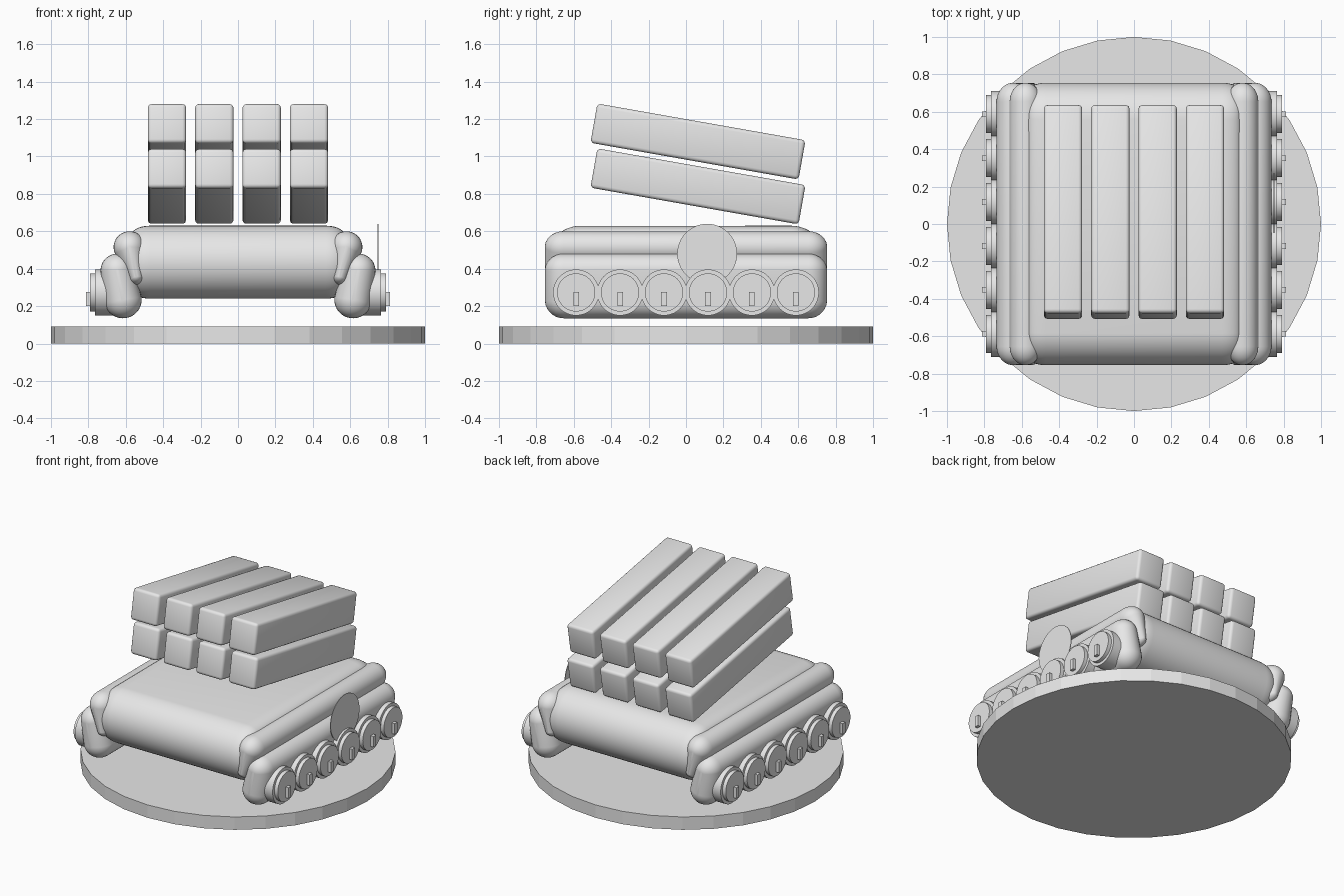
import bpy
import bmesh
from math import sin, cos, pi, radians
from mathutils import Matrix, Vector

old = bpy.data.objects.get("Cube")
if old:
    bpy.data.objects.remove(old, do_unlink=True)

grey = bpy.data.materials.new("light grey")
grey.use_nodes = True
colour = (0.8, 0.8, 0.8, 1)
grey.diffuse_color = colour
grey.node_tree.nodes["Principled BSDF"].inputs["Base Color"].default_value = colour


def finish(name, bm, smooth=True):
    """Turn a bmesh into a named object with the grey material."""
    bmesh.ops.recalc_face_normals(bm, faces=bm.faces)
    mesh = bpy.data.meshes.new(name)
    bm.to_mesh(mesh)
    bm.free()
    mesh.materials.append(grey)
    obj = bpy.data.objects.new(name, mesh)
    bpy.context.collection.objects.link(obj)
    if smooth:
        bpy.ops.object.select_all(action="DESELECT")
        obj.select_set(True)
        bpy.context.view_layer.objects.active = obj
        bpy.ops.object.shade_smooth_by_angle(angle=radians(35))
    return obj


def rounded_bar(name, circles, half, end, inset, axis):
    """Sweep the hull of two circles along an axis, with rounded ends."""
    bm = bmesh.new()
    around, steps = 48, 7
    tilts = [radians(84) * i / steps for i in range(steps + 1)]
    stations = [(-1, t) for t in reversed(tilts)] + [(1, t) for t in tilts]
    rings = []
    for sign, tilt in stations:
        pos = sign * (half - end + end * sin(tilt))
        ring = []
        for k in range(around):
            n = Vector((cos(2 * pi * k / around), sin(2 * pi * k / around)))
            centre, r = max(circles, key=lambda c: Vector(c[0]).dot(n) + c[1])
            p = Vector(centre) + n * (r - min(r, inset) * (1 - cos(tilt)))
            ring.append(bm.verts.new((p.x, pos, p.y) if axis == "y" else (pos, p.x, p.y)))
        rings.append(ring)
    for a, b in zip(rings, rings[1:]):
        for k in range(around):
            j = (k + 1) % around
            bm.faces.new((a[k], a[j], b[j], b[k]))
    bm.faces.new(rings[0])
    bm.faces.new(rings[-1])
    return finish(name, bm)


def disc(name, radius, depth, centre, axis="x", sides=48, smooth=True):
    """Cylinder centred on a point."""
    bm = bmesh.new()
    turn = Matrix.Rotation(pi / 2, 4, "Y") if axis == "x" else Matrix()
    bmesh.ops.create_cone(bm, cap_ends=True, segments=sides, radius1=radius, radius2=radius,
                          depth=depth, matrix=Matrix.Translation(centre) @ turn)
    return finish(name, bm, smooth)


def box(name, size, centre, tilt=0, bevel=0.0):
    """Box with optional tilt about x and rounded edges."""
    bm = bmesh.new()
    bmesh.ops.create_cube(bm, size=1, matrix=Matrix.Diagonal((*size, 1)))
    if bevel:
        bmesh.ops.bevel(bm, geom=bm.edges[:], offset=bevel, segments=3, profile=0.5, affect="EDGES")
    bm.transform(Matrix.Translation(centre) @ Matrix.Rotation(tilt, 4, "X"))
    return finish(name, bm)


# Round base plate
disc("base_plate", 1.0, 0.09, (0, 0, 0.045), axis="z", sides=32, smooth=False)

# Hull with rounded front and back
rounded_bar("hull", [((-0.56, 0.435), 0.195), ((0.56, 0.435), 0.195)], 0.57, 0.1, 0.05, "x")

# Side guards, track housings and wheels, the same on both sides
for side, label in ((1, "left"), (-1, "right")):
    rounded_bar(label + "_upper_guard",
                [((side * 0.58, 0.515), 0.085), ((side * 0.545, 0.36), 0.05)],
                0.755, 0.1, 1, "y")
    rounded_bar(label + "_track_housing",
                [((side * 0.645, 0.39), 0.09), ((side * 0.615, 0.235), 0.1)],
                0.755, 0.1, 1, "y")
    for i in range(6):
        y = (i - 2.5) * 0.235
        tag = f"{label}_wheel_{i + 1}"
        disc(tag, 0.123, 0.105, (side * 0.713, y, 0.273))
        disc(tag + "_cap", 0.102, 0.04, (side * 0.771, y, 0.273))
        box(tag + "_lug", (0.04, 0.03, 0.075), (side * 0.793, y, 0.238))

# Flat round plate on one side only
disc("side_disc", 0.16, 0.004, (0.748, 0.113, 0.48))

# Two tilted rows of launch boxes
for row, z in enumerate((0.84, 1.08)):
    for col in range(4):
        box(f"launch_box_{row + 1}_{col + 1}", (0.205, 1.13, 0.213),
            ((col - 1.5) * 0.253, 0.064, z), radians(-10), 0.02)
